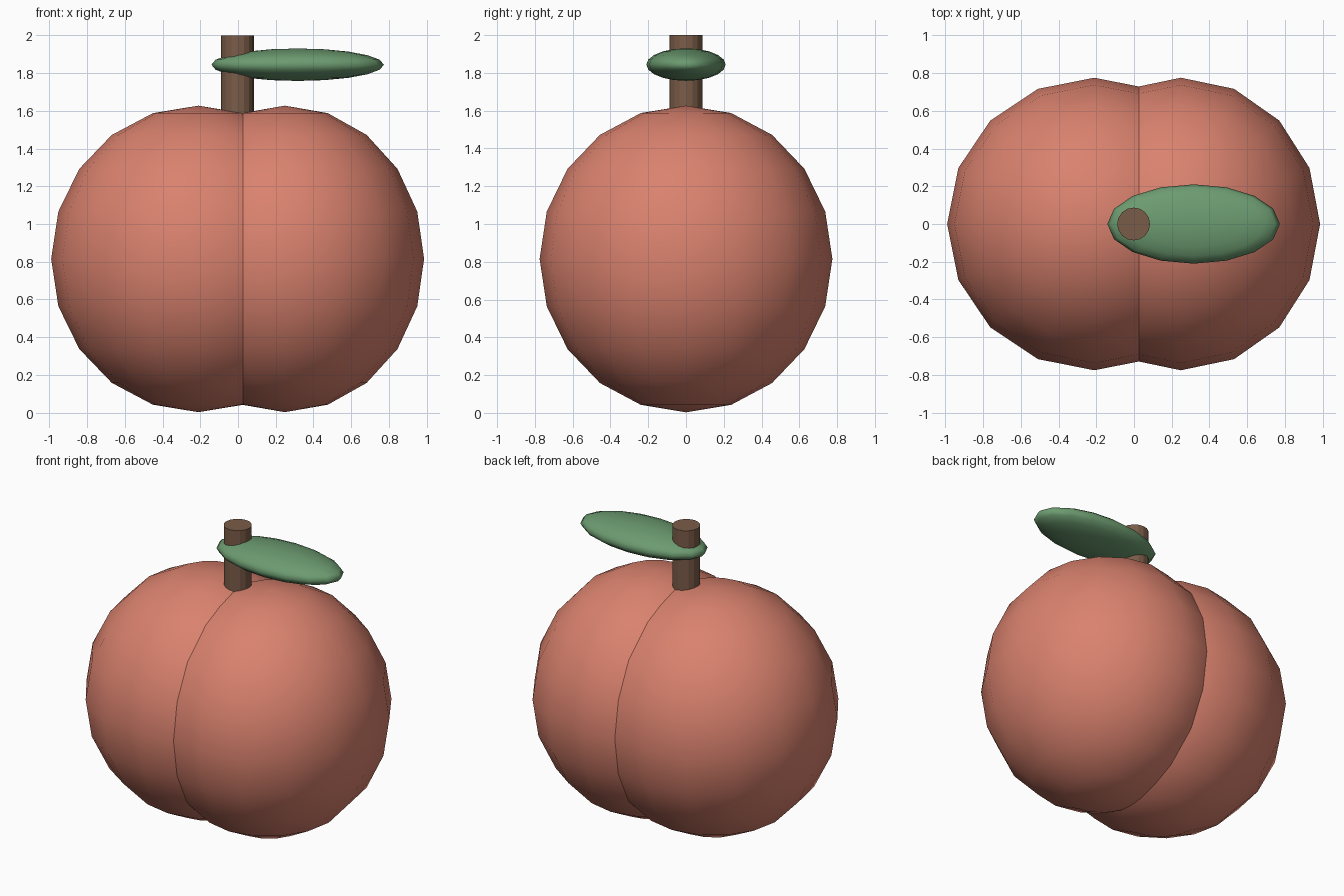
import bpy

# Remove the default object
cube = bpy.data.objects.get("Cube")
if cube:
    bpy.data.objects.remove(cube, do_unlink=True)


def material(name, rgb):
    mat = bpy.data.materials.new(name)
    mat.use_nodes = True
    colour = (*rgb, 1.0)
    mat.diffuse_color = colour
    bsdf = next(n for n in mat.node_tree.nodes if n.type == "BSDF_PRINCIPLED")
    bsdf.inputs["Base Color"].default_value = colour
    return mat


def finish(name, mat):
    obj = bpy.context.object
    obj.name = name
    obj.data.name = name
    obj.data.materials.append(mat)
    bpy.ops.object.transform_apply(location=False, rotation=False, scale=True)
    return obj


def ellipsoid(name, centre, radii, mat):
    bpy.ops.mesh.primitive_uv_sphere_add(segments=16, ring_count=10, radius=1, location=centre)
    bpy.context.object.scale = radii
    finish(name, mat)
    bpy.ops.object.shade_smooth()


peach = material("peach skin", (0.70, 0.223, 0.156))
brown = material("stem brown", (0.195, 0.107, 0.065))
green = material("leaf green", (0.15, 0.328, 0.162))

# Two overlapping lobes that meet in a seam
ellipsoid("right_lobe", (-0.21, 0, 0.815), (0.78, 0.775, 0.812), peach)
ellipsoid("left_lobe", (0.248, 0, 0.815), (0.738, 0.775, 0.812), peach)

# Faceted stem rising from the seam
stem_top, stem_bottom = 2.0, 1.4
bpy.ops.mesh.primitive_cylinder_add(
    vertices=16, radius=0.087, depth=stem_top - stem_bottom,
    location=(-0.002, 0, (stem_top + stem_bottom) / 2))
finish("stem", brown)

# Flattened leaf pierced by the stem
ellipsoid("leaf", (0.316, 0, 1.844), (0.457, 0.21, 0.086), green)
